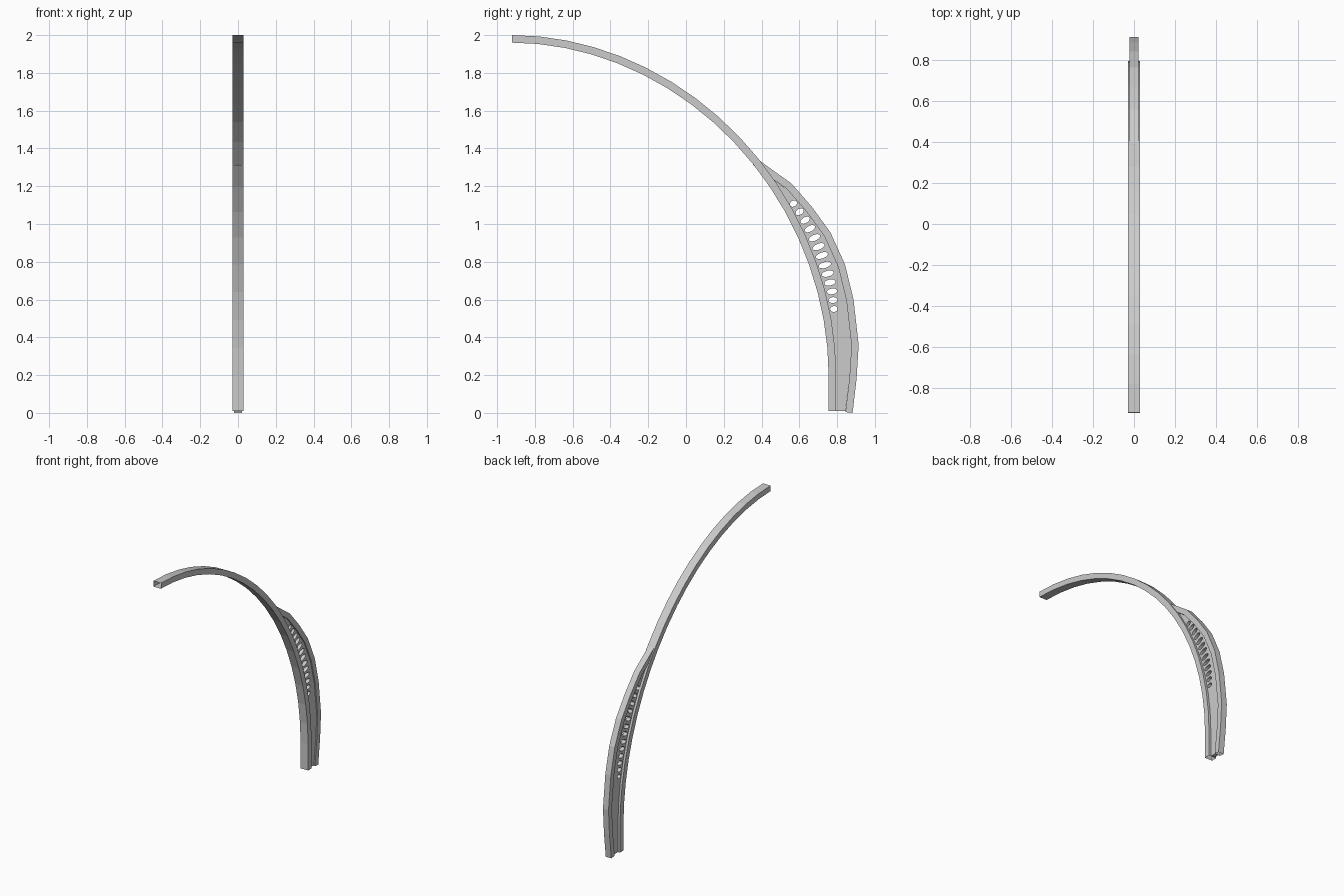
import bpy, bmesh, math
from mathutils import Vector

if "Cube" in bpy.data.objects:
    bpy.data.objects.remove(bpy.data.objects["Cube"])


def offset(path, d):
    """Offset an open (y, z) path to its left by d."""
    out = []
    for i, p in enumerate(path):
        a = path[max(i - 1, 0)]
        b = path[min(i + 1, len(path) - 1)]
        t = (b - a).normalized()
        out.append(p + Vector((-t.y, t.x)) * d)
    return out


def tube(name, outer, inner, half_width):
    """Open-ended rectangular tube lying between two (y, z) paths."""
    bm = bmesh.new()
    rings = []
    for o, i in zip(outer, inner):
        w = half_width
        rings.append([bm.verts.new(c) for c in
                      ((-w, *o), (w, *o), (w, *i), (-w, *i))])
    for r, s in zip(rings, rings[1:]):
        for k in range(4):
            n = (k + 1) % 4
            bm.faces.new((r[k], r[n], s[n], s[k]))
    bmesh.ops.recalc_face_normals(bm, faces=bm.faces)
    # make sure normals point out of the open tube
    bm.normal_update()
    f = next(f for f in bm.faces if all(v.co.x > 0 for v in f.verts))
    if f.normal.x < 0:
        bmesh.ops.reverse_faces(bm, faces=bm.faces)
    me = bpy.data.meshes.new(name)
    bm.to_mesh(me)
    bm.free()
    ob = bpy.data.objects.new(name, me)
    bpy.context.collection.objects.link(ob)
    return ob


# Main arched beam: short straight foot, then a slightly flattened quarter ellipse
N, SEG = 1.95, 18
main_outer = [Vector((0.795, 0.01))]
for k in range(SEG + 1):
    a = math.pi / 2 * k / SEG
    c, s = max(math.cos(a), 0), math.sin(a)
    main_outer.append(Vector((-0.92 + 1.715 * c ** (2 / N), 0.2 + 1.8 * s ** (2 / N))))
main_inner = offset(main_outer, 0.04)
tube("main_arch", main_outer, main_inner, 0.03)

# Bowed rear rib that merges into the arch
rib_outer = [Vector(p) for p in (
    (0.882, 0.0), (0.903, 0.18), (0.914, 0.36), (0.887, 0.6), (0.842, 0.785),
    (0.765, 0.955), (0.667, 1.09), (0.558, 1.215), (0.375, 1.345))]
rib_inner = offset(rib_outer, 0.038)
tube("rear_rib", rib_outer, rib_inner, 0.022)

# Web plate between arch and rib, pierced by a row of oval holes
curve = bpy.data.curves.new("web_plate", "CURVE")
curve.dimensions = "2D"
curve.fill_mode = "BOTH"
curve.extrude = 0.014


def loop(points):
    sp = curve.splines.new("POLY")
    sp.points.add(len(points) - 1)
    for q, p in zip(sp.points, points):
        q.co = (p[0], p[1], 0, 1)
    sp.use_cyclic_u = True


web = [p for p in main_outer if p.y < 1.2]
right = [p.copy() for p in rib_inner[:-1]]
right[0].y = 0.01
loop(web + [Vector((0.466, 1.232))] + right[::-1])

centres = [(0.783, 0.55), (0.778, 0.597), (0.773, 0.643), (0.762, 0.69),
           (0.75, 0.737), (0.735, 0.783), (0.719, 0.833), (0.702, 0.88),
           (0.68, 0.927), (0.656, 0.975), (0.631, 1.02), (0.602, 1.065), (0.569, 1.108)]
for k, (y, z) in enumerate(centres):
    f = k / (len(centres) - 1)
    ra, rb = 0.02 + 0.014 * math.sin(math.pi * f), 0.0155
    tilt = math.radians(3 + 32 * f)
    oval = []
    for j in range(16):
        t = math.tau * j / 16
        u, v = ra * math.cos(t), rb * math.sin(t)
        oval.append((y + u * math.cos(tilt) - v * math.sin(tilt),
                     z + u * math.sin(tilt) + v * math.cos(tilt)))
    loop(oval)

plate = bpy.data.objects.new("web_plate", curve)
plate.rotation_euler = (math.pi / 2, 0, math.pi / 2)
bpy.context.collection.objects.link(plate)
bpy.context.view_layer.objects.active = plate
plate.select_set(True)
bpy.ops.object.convert(target="MESH")
